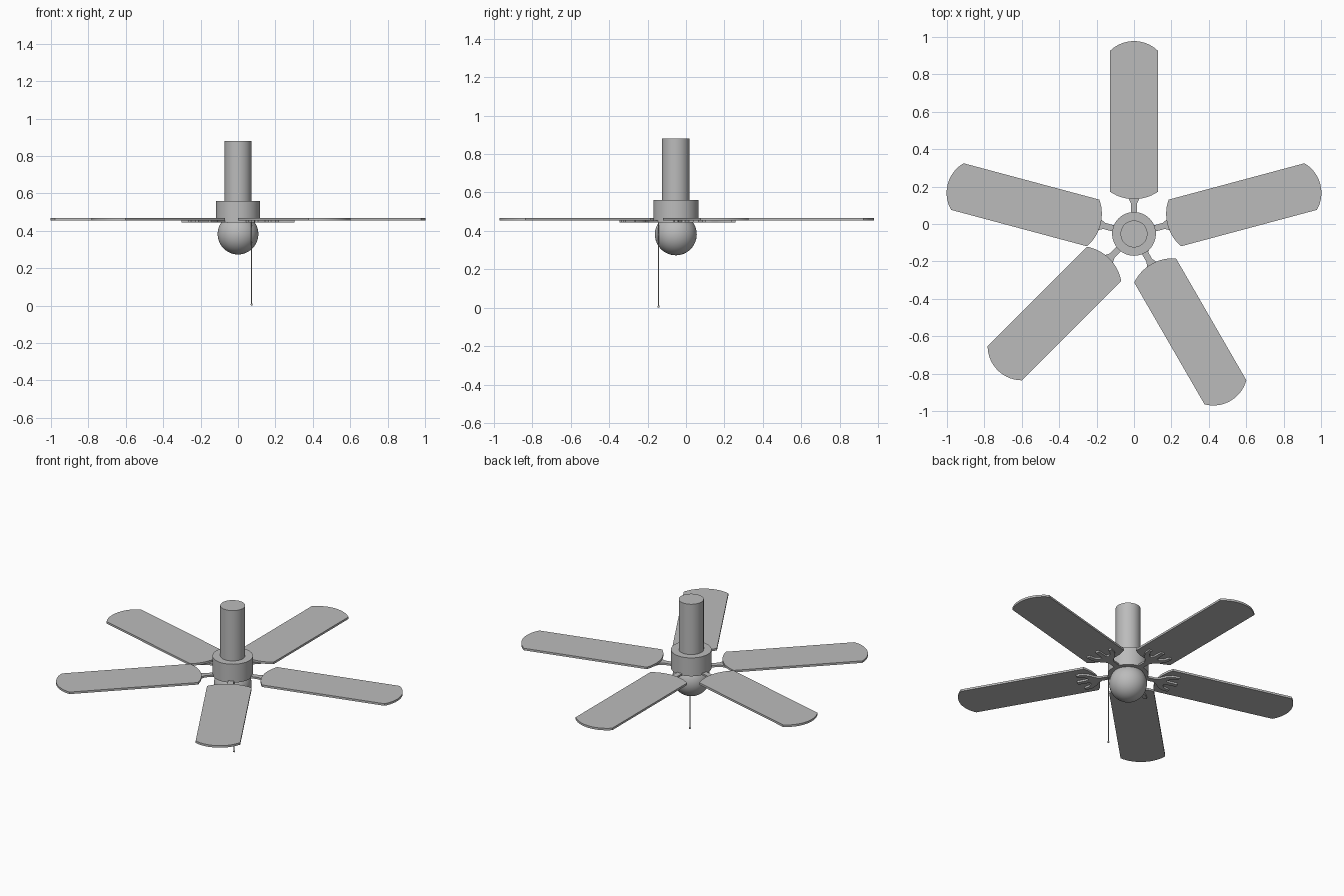
import bpy, bmesh, math
from mathutils import Matrix, Vector

if "Cube" in bpy.data.objects:
    bpy.data.objects.remove(bpy.data.objects["Cube"])

CY = -0.053                       # fan axis in y
BLADE_ANGLES = [15, 90, 165, 225, 300]

grey = bpy.data.materials.new("plain_grey")
grey.use_nodes = True
grey.diffuse_color = (0.5, 0.5, 0.5, 1)
grey.node_tree.nodes["Principled BSDF"].inputs["Base Color"].default_value = (0.5, 0.5, 0.5, 1)


def finish(obj, name, smooth=True):
    obj.name = name
    obj.data.materials.append(grey)
    if smooth:
        bpy.ops.object.select_all(action='DESELECT')
        obj.select_set(True)
        bpy.context.view_layer.objects.active = obj
        bpy.ops.object.shade_smooth_by_angle(angle=math.radians(35))
    return obj


def cylinder(name, r, z0, z1, x=0, y=CY, sides=48):
    bpy.ops.mesh.primitive_cylinder_add(vertices=sides, radius=r, depth=z1 - z0,
                                        location=(x, y, (z0 + z1) / 2))
    return finish(bpy.context.object, name)


def ball(name, r, loc, seg=48, rings=24):
    bpy.ops.mesh.primitive_uv_sphere_add(segments=seg, ring_count=rings, radius=r, location=loc)
    return finish(bpy.context.object, name)


def plate(name, outline, z0, z1, angle):
    """Extrude an outline lying along +x, turned around the fan axis."""
    bm = bmesh.new()
    face = bm.faces.new([bm.verts.new((x, y, z0)) for x, y in outline])
    out = bmesh.ops.extrude_face_region(bm, geom=[face])
    bmesh.ops.translate(bm, vec=Vector((0, 0, z1 - z0)),
                        verts=[g for g in out["geom"] if isinstance(g, bmesh.types.BMVert)])
    bmesh.ops.recalc_face_normals(bm, faces=bm.faces)
    bm.transform(Matrix.Translation((0, CY, 0)) @ Matrix.Rotation(math.radians(angle), 4, 'Z'))
    mesh = bpy.data.meshes.new(name)
    bm.to_mesh(mesh)
    bm.free()
    obj = bpy.data.objects.new(name, mesh)
    bpy.context.collection.objects.link(obj)
    return finish(obj, name)


def end_arc(x, half, bulge, sign, n=14):
    """Bowed blade end, running across y from -half to half."""
    r = (half ** 2 + bulge ** 2) / (2 * bulge)
    a = math.asin(half / r)
    pts = []
    for i in range(n + 1):
        t = -a + 2 * a * i / n
        pts.append((x + sign * (r * math.cos(t) - r + bulge), r * math.sin(t)))
    return pts


# Blade outline: straight sides, bowed ends
blade_outline = end_arc(0.978, 0.129, 0.053, 1) + end_arc(0.226, 0.129, 0.040, -1)[::-1]

# Blade iron outline: narrow arm opening into a crescent fork
upper = [(0.09, 0.017), (0.165, 0.017), (0.19, 0.03), (0.215, 0.06), (0.25, 0.08),
         (0.29, 0.085), (0.29, 0.065), (0.255, 0.055), (0.235, 0.03), (0.24, 0.015), (0.31, 0.012)]
iron_outline = upper + [(x, -y) for x, y in reversed(upper)]

# Downrod, motor housing and globe
cylinder("ceiling_rod", 0.072, 0.55, 0.88)
cylinder("motor_housing", 0.117, 0.443, 0.56)
ball("lamp_globe", 0.109, (0, CY, 0.382))

# Blades with their irons
for i, angle in enumerate(BLADE_ANGLES, 1):
    plate(f"blade_{i}", blade_outline, 0.454, 0.467, angle)
    plate(f"blade_iron_{i}", iron_outline, 0.443, 0.4545, angle)

# Pull cord with end bead
cylinder("pull_cord", 0.0025, 0.008, 0.45, 0.073, CY - 0.09, 8)
ball("pull_bead", 0.006, (0.073, CY - 0.09, 0.006), 12, 8)
